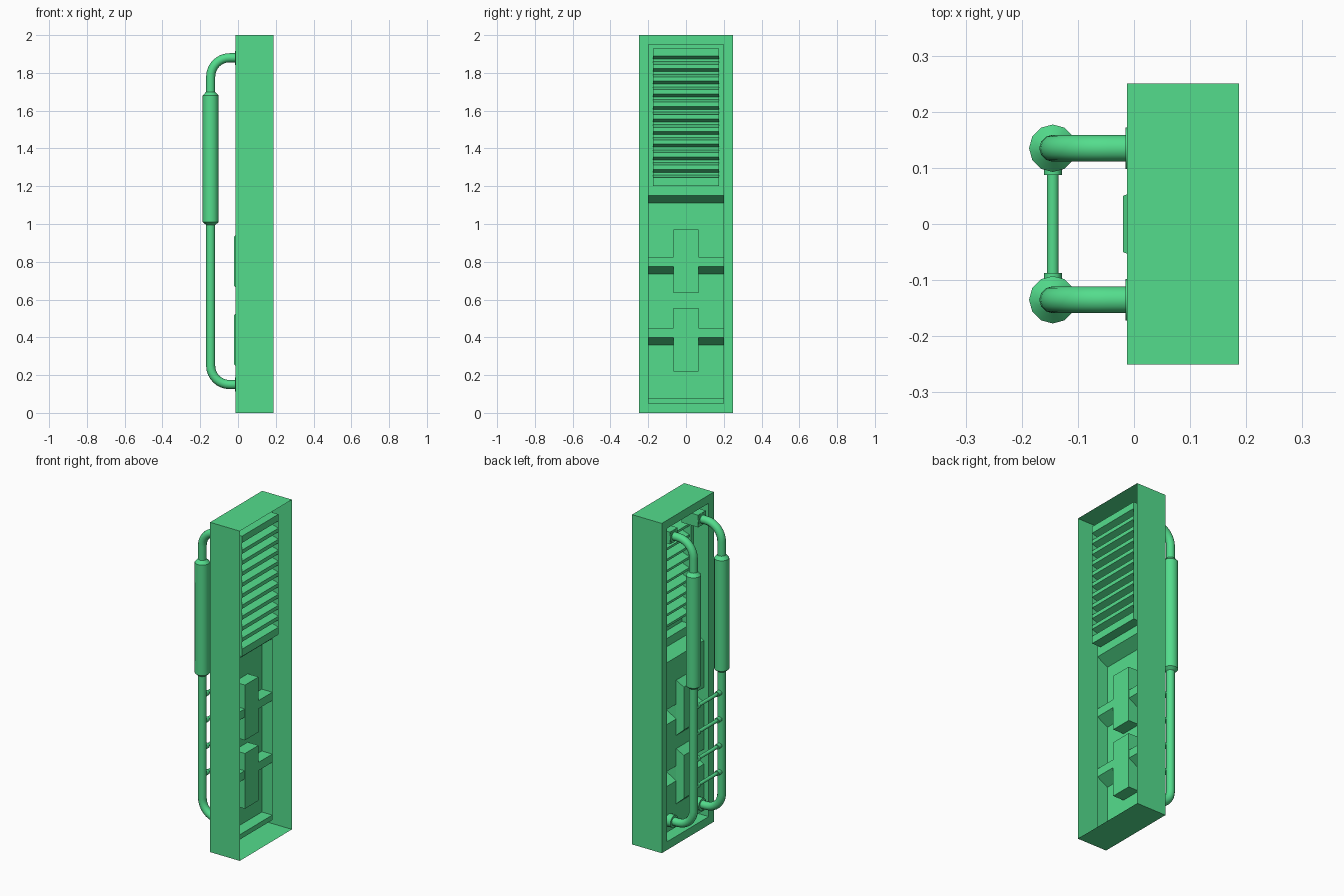
import bpy, bmesh, math
from mathutils import Vector, Matrix

if "Cube" in bpy.data.objects:
    bpy.data.objects.remove(bpy.data.objects["Cube"])

FRONT, PANEL, DEEP, VENT, BACK = -0.0125, 0.02, 0.09, 0.149, 0.187

green = bpy.data.materials.new("green_paint")
green.diffuse_color = (0.088, 0.72, 0.265, 1)
green.use_nodes = True
green.node_tree.nodes["Principled BSDF"].inputs["Base Color"].default_value = green.diffuse_color


def finish(name, bm, smooth=False):
    bmesh.ops.remove_doubles(bm, verts=bm.verts, dist=1e-5)
    me = bpy.data.meshes.new(name)
    bm.to_mesh(me)
    bm.free()
    me.materials.append(green)
    ob = bpy.data.objects.new(name, me)
    bpy.context.collection.objects.link(ob)
    if smooth:
        bpy.context.view_layer.objects.active = ob
        ob.select_set(True)
        bpy.ops.object.shade_smooth_by_angle(angle=math.radians(32))
        ob.select_set(False)
    return ob


def rings(name, loops, cap=False, y0=0.0):
    """Bridge rectangles given as (x, half width, z bottom, z top)."""
    bm = bmesh.new()
    rows = [[bm.verts.new((x, y0 + y, z)) for y, z in ((-h, a), (h, a), (h, b), (-h, b))]
            for x, h, a, b in loops]
    for p, q in zip(rows, rows[1:]):
        for i in range(4):
            j = (i + 1) % 4
            bm.faces.new((p[i], q[i], q[j], p[j]))
    if cap:
        bm.faces.new(rows[0])
        bm.faces.new(rows[-1][::-1])
    return finish(name, bm)


def sheet(name, half, pts):
    """Extrude an (x, z) profile, listed upwards, across y; visible side is -x."""
    bm = bmesh.new()
    rows = [(bm.verts.new((x, -half, z)), bm.verts.new((x, half, z))) for x, z in pts]
    for (a, b), (c, d) in zip(rows, rows[1:]):
        bm.faces.new((a, c, d, b))
    return finish(name, bm)


def lathe(name, pts, centre, axis, sides=12):
    """Turned part from (radius, distance) pairs along an axis."""
    bm = bmesh.new()
    rows = [[bm.verts.new((r * math.cos(2 * math.pi * i / sides),
                           r * math.sin(2 * math.pi * i / sides), t))
             for i in range(sides)] for r, t in pts]
    for p, q in zip(rows, rows[1:]):
        for i in range(sides):
            j = (i + 1) % sides
            bm.faces.new((p[i], p[j], q[j], q[i]))
    bm.faces.new(rows[0][::-1])
    bm.faces.new(rows[-1])
    rot = Vector((0, 0, 1)).rotation_difference(Vector(axis)).to_matrix().to_4x4()
    bm.transform(Matrix.Translation(centre) @ rot)
    return finish(name, bm, True)


# Outer casing, open at the wall side, with front rim and recess walls
rings("casing", [(BACK, 0.25, 0, 2), (FRONT, 0.25, 0, 2),
                 (FRONT, 0.2, 0.05, 1.95), (DEEP, 0.2, 0.05, 1.95)])

# Lower panels: flat undersides, chamfered tops, grooves between
profile = [(DEEP, 0.05)]
for bottom, top in ((0.08, 0.36), (0.45, 0.735), (0.825, 1.11)):
    profile += [(DEEP, bottom), (PANEL, bottom), (PANEL, top), (DEEP, top + 0.04)]
sheet("lower_panels", 0.2, profile)

# Upper panel with the vent opening
rings("vent_surround", [(DEEP, 0.2, 1.15, 1.95), (DEEP, 0.175, 1.2, 1.93),
                        (VENT, 0.175, 1.2, 1.93)])

# Louvres
profile = [(VENT, 1.2)]
for i in range(10):
    z = 1.281 + i * 0.0667
    profile += [(VENT, z - 0.036), (0.1, z - 0.022), (0.1, z - 0.008), (VENT, z + 0.008)]
profile.append((VENT, 1.93))
sheet("vent_louvres", 0.175, profile)

# Chamfered blocks bridging the grooves
for i, z in enumerate((0.22, 0.635)):
    rings(f"latch_block_{i + 1}",
          [(DEEP + 0.002, 0.065, z, z + 0.335), (PANEL, 0.065, z, z + 0.335),
           (-0.02, 0.05, z + 0.037, z + 0.298)], cap=True)

# Handrails with bends, sleeves, wall flanges and upper mounting blocks
PX, PY, TOP, LOW, BEND = -0.1447, 0.135, 1.88, 0.15, 0.1
for side, s in (("left", -1), ("right", 1)):
    path = [(0.0, TOP)]
    for cz, start in ((TOP - BEND, 90), (LOW + BEND, 180)):
        for k in range(9):
            a = math.radians(start + 90 * k / 8)
            path.append((PX + BEND + BEND * math.cos(a), cz + BEND * math.sin(a)))
    path.append((0.0, LOW))
    cu = bpy.data.curves.new(f"rail_{side}", "CURVE")
    cu.dimensions = "3D"
    cu.bevel_depth = 0.024
    cu.bevel_resolution = 4
    cu.use_fill_caps = True
    cu.materials.append(green)
    sp = cu.splines.new("POLY")
    sp.points.add(len(path) - 1)
    for p, (x, z) in zip(sp.points, path):
        p.co = (x, s * PY, z, 1)
    sp.use_smooth = True
    bpy.context.collection.objects.link(bpy.data.objects.new(f"rail_{side}", cu))

    lathe(f"grip_{side}", [(0.024, 0.995), (0.0423, 1.01), (0.0423, 1.68), (0.024, 1.70)],
          (PX, s * PY, 0), (0, 0, 1))
    for place, z, end in (("top", TOP, 0.02), ("bottom", LOW, PANEL - 0.001)):
        lathe(f"flange_{place}_{side}", [(0.037, -0.0155), (0.037, end)],
              (0, s * PY, z), (1, 0, 0))
    rings(f"mount_block_{side}", [(0.1, 0.037, TOP - 0.037, TOP + 0.037),
                                  (FRONT, 0.037, TOP - 0.037, TOP + 0.037)],
          cap=True, y0=s * PY)

# Rungs between the rails, with a collar at each end
for i in range(4):
    z = 0.39 + 0.16 * i
    lathe(f"rung_{i + 1}", [(0.0105, -0.125), (0.0105, 0.125)], (PX, 0, z), (0, 1, 0))
    for side, s in (("left", -1), ("right", 1)):
        lathe(f"collar_{i + 1}_{side}", [(0.016, 0.087), (0.016, 0.125)],
              (PX, 0, z), (0, s, 0))
